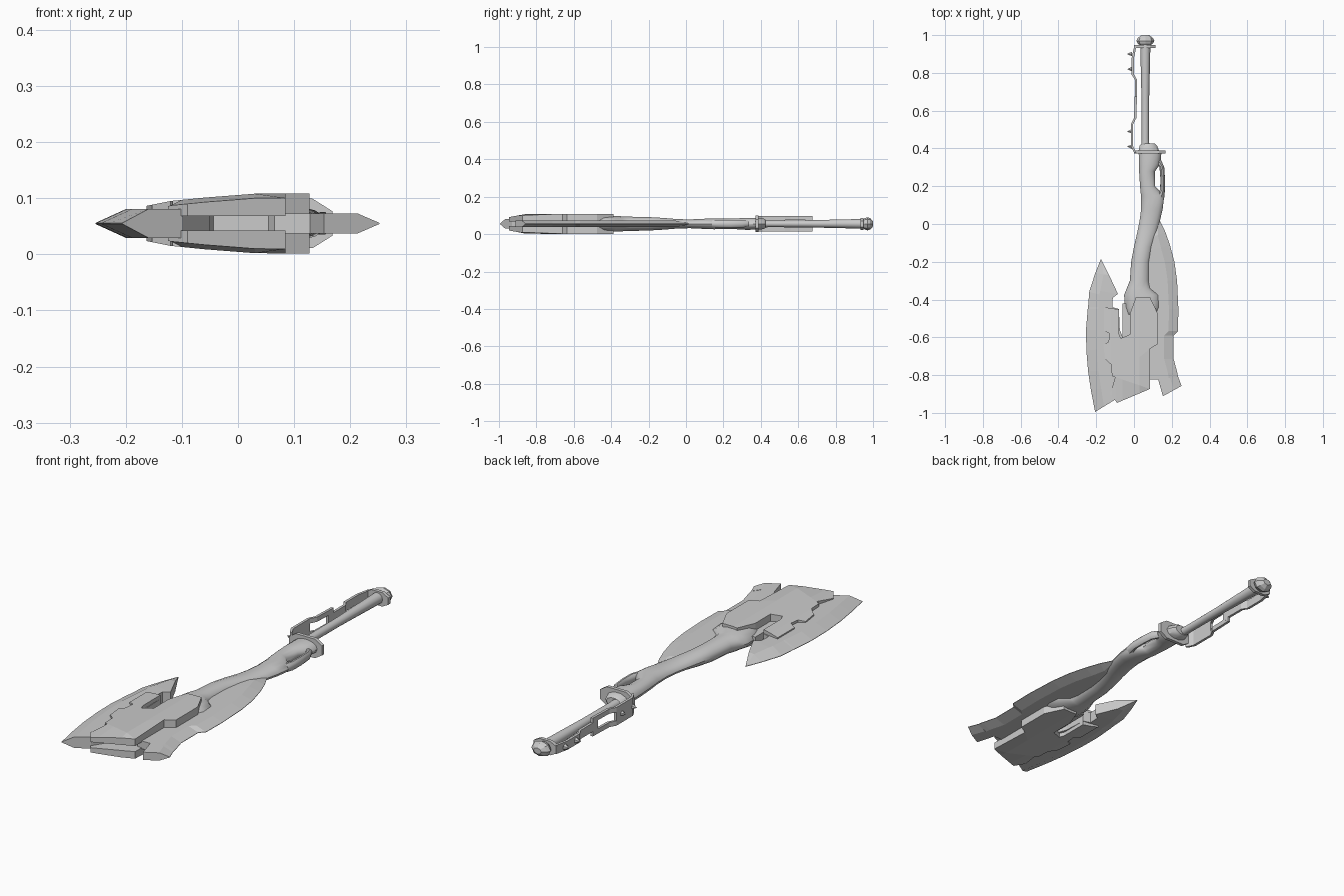
import bpy, bmesh, math
from mathutils import Vector

ZC = 0.055  # mid-plane of the axe lying flat
metal = bpy.data.materials.new("grey_metal")
metal.diffuse_color = (0.6, 0.6, 0.6, 1)


def finish(name, bm, smooth=False):
    bmesh.ops.recalc_face_normals(bm, faces=bm.faces[:])
    me = bpy.data.meshes.new(name)
    bm.to_mesh(me)
    bm.free()
    ob = bpy.data.objects.new(name, me)
    bpy.context.collection.objects.link(ob)
    me.materials.append(metal)
    if smooth:
        bpy.ops.object.select_all(action='DESELECT')
        ob.select_set(True)
        bpy.context.view_layer.objects.active = ob
        bpy.ops.object.shade_smooth_by_angle(angle=math.radians(35))
    return ob


def loft(name, rings, smooth=False):
    """Skin a list of closed rings and cap both ends."""
    bm = bmesh.new()
    vs = [[bm.verts.new(p) for p in r] for r in rings]
    n = len(rings[0])
    for a, b in zip(vs, vs[1:]):
        for i in range(n):
            j = (i + 1) % n
            bm.faces.new((a[i], a[j], b[j], b[i]))
    bm.faces.new(vs[0])
    bm.faces.new(vs[-1])
    return finish(name, bm, smooth)


def round_loft(name, secs, sides=14, smooth=True):
    """Sections (y, x_left, x_right, half_height) become ellipses."""
    rings = []
    for y, xl, xr, h in secs:
        cx, rx = (xl + xr) / 2, (xr - xl) / 2
        rings.append([(cx + rx * math.cos(t), y, ZC + h * math.sin(t))
                      for t in (2 * math.pi * i / sides for i in range(sides))])
    return loft(name, rings, smooth)


def blade(name, secs, h, edge):
    """Sections (outer x, y, inner x, y): sharp outer edge, bevel to half height h."""
    rings = []
    for xo, yo, xi, yi in secs:
        d = Vector((xi - xo, yi - yo))
        f = min(0.6, edge / max(d.length, 1e-4))
        mx, my = xo + d.x * f, yo + d.y * f
        k = min(1, d.length / (edge * 1.5))
        rings.append([(xo, yo, ZC + 0.001), (mx, my, ZC + h * k), (xi, yi, ZC + h * k),
                      (xi, yi, ZC - h * k), (mx, my, ZC - h * k), (xo, yo, ZC - 0.001)])
    return loft(name, rings)


def box(name, x0, x1, y0, y1, z0, z1):
    return loft(name, [[(x0, y, z0), (x1, y, z0), (x1, y, z1), (x0, y, z1)] for y in (y0, y1)])


# Large left cutting blade, split by the notch near its upper horn
blade("left_blade", [(-0.175, -0.185, -0.172, -0.19), (-0.205, -0.26, -0.132, -0.27),
                     (-0.233, -0.345, -0.085, -0.37), (-0.237, -0.36, -0.112, -0.39),
                     (-0.243, -0.44, -0.115, -0.44), (-0.245, -0.45, -0.08, -0.45),
                     (-0.254, -0.56, -0.075, -0.56), (-0.252, -0.67, -0.04, -0.65),
                     (-0.243, -0.78, -0.04, -0.77), (-0.228, -0.88, -0.05, -0.85),
                     (-0.206, -0.995, -0.10, -0.93)], 0.026, 0.055)

# Long right rear blade with a stepped edge
blade("right_blade", [(0.135, 0.02, 0.125, 0.0), (0.165, -0.04, 0.10, -0.07),
                      (0.19, -0.11, 0.08, -0.14), (0.214, -0.2, 0.07, -0.22),
                      (0.228, -0.30, 0.06, -0.30), (0.235, -0.45, 0.05, -0.45),
                      (0.233, -0.567, 0.05, -0.567), (0.21, -0.59, 0.05, -0.59),
                      (0.21, -0.715, 0.05, -0.715), (0.23, -0.79, 0.05, -0.79),
                      (0.235, -0.82, 0.065, -0.825)], 0.018, 0.05)
blade("right_blade_hook", [(0.234, -0.81, 0.127, -0.82), (0.252, -0.857, 0.153, -0.912)],
      0.018, 0.045)

# Head: two mirrored armour slabs thinning toward the cutting side
outline = [(0.01, -0.388), (0.085, -0.388), (0.127, -0.476), (0.127, -0.635), (0.085, -0.66),
           (0.085, -0.873), (-0.09, -0.947), (-0.125, -0.90), (-0.10, -0.81), (-0.117, -0.805),
           (-0.12, -0.745), (-0.153, -0.715), (-0.163, -0.64), (-0.135, -0.625), (-0.13, -0.58),
           (-0.16, -0.565), (-0.16, -0.44), (-0.08, -0.452), (-0.08, -0.58), (-0.07, -0.605),
           (-0.022, -0.585), (-0.022, -0.475)]
profile = [(-0.17, 0.030), (-0.12, 0.040), (-0.06, 0.046), (0.03, 0.053), (0.2, 0.054)]


def head_height(x):
    for (xa, ha), (xb, hb) in zip(profile, profile[1:]):
        if x <= xb:
            return ha + (hb - ha) * (x - xa) / (xb - xa)
    return profile[-1][1]


for side, label in ((1, "upper"), (-1, "lower")):
    bm = bmesh.new()
    bm.faces.new([bm.verts.new((x, y, 0)) for x, y in outline])
    bmesh.ops.triangulate(bm, faces=bm.faces[:])
    for x in (-0.12, -0.06, 0.03):
        bmesh.ops.bisect_plane(bm, geom=bm.verts[:] + bm.edges[:] + bm.faces[:],
                               plane_co=(x, 0, 0), plane_no=(1, 0, 0))
    ext = bmesh.ops.extrude_face_region(bm, geom=bm.faces[:])
    tops = {g for g in ext["geom"] if isinstance(g, bmesh.types.BMVert)}
    for v in bm.verts:
        # the front lip bends slightly toward the mid-plane
        lip = 0.008 if v.co.y < -0.86 else 0
        v.co.z = ZC + side * (head_height(v.co.x) - lip if v in tops else 0.013)
    finish(label + "_head_slab", bm)

# Core closing the gap between the slabs, and the side block of the head
box("head_core", -0.06, 0.10, -0.80, -0.42, ZC - 0.016, ZC + 0.016)
box("head_side_block", 0.085, 0.124, -0.63, -0.48, ZC - 0.05, ZC + 0.05)

# Curving shaft that flares into the head
round_loft("shaft", [(0.375, 0.025, 0.145, 0.032), (0.32, 0.026, 0.14, 0.033),
                     (0.28, 0.027, 0.112, 0.030), (0.2, 0.032, 0.112, 0.028),
                     (0.15, 0.037, 0.16, 0.030), (0.08, 0.038, 0.152, 0.027),
                     (0.02, 0.03, 0.138, 0.024), (-0.05, 0.016, 0.122, 0.026),
                     (-0.12, 0.0, 0.10, 0.032), (-0.2, -0.015, 0.085, 0.037),
                     (-0.3, -0.022, 0.082, 0.039), (-0.34, -0.038, 0.09, 0.041),
                     (-0.375, -0.052, 0.135, 0.043), (-0.44, -0.05, 0.14, 0.044),
                     (-0.48, -0.035, 0.12, 0.040)])

# Side loop beside the shaft
round_loft("side_loop", [(0.335, 0.10, 0.145, 0.018), (0.30, 0.135, 0.160, 0.020),
                         (0.24, 0.14, 0.164, 0.021), (0.18, 0.138, 0.164, 0.021),
                         (0.14, 0.11, 0.160, 0.020)], 10)

# Grip, collar and pommel
round_loft("grip", [(0.38, 0.035, 0.085, 0.02), (0.45, 0.041, 0.079, 0.018),
                    (0.65, 0.040, 0.080, 0.019), (0.95, 0.033, 0.087, 0.026)], 12)
round_loft("collar", [(0.425, 0.04, 0.11, 0.022), (0.415, 0.03, 0.122, 0.03),
                      (0.375, 0.022, 0.138, 0.033)], 10)
round_loft("pommel", [(0.945, 0.035, 0.085, 0.022), (0.955, 0.02, 0.10, 0.030),
                      (0.97, 0.012, 0.108, 0.035), (0.985, 0.02, 0.10, 0.030),
                      (1.0, 0.04, 0.08, 0.014)], 8, False)


# Chamfered cross plates at both ends of the grip
def cross_plate(name, y, t, x0, x1, h, c):
    pts = [(x0, h * .5), (x0 + c, h), (x1 - c, h), (x1, h * .5),
           (x1, -h * .5), (x1 - c, -h), (x0 + c, -h), (x0, -h * .5)]
    loft(name, [[(x, yy, ZC + z) for x, z in pts] for yy in (y - t, y + t)])


cross_plate("lower_cross_plate", 0.38, 0.008, 0.0, 0.168, 0.044, 0.035)
cross_plate("upper_cross_plate", 0.94, 0.008, 0.0, 0.115, 0.032, 0.03)


# Stepped knuckle guard: flat strip, then twin rails around a slot
def strip(name, path, z0, z1, t=0.006):
    loft(name, [[(x - t, y, z0), (x + t, y, z0), (x + t, y, z1), (x - t, y, z1)]
                for y, x in path])


strip("guard_strip", [(0.945, 0.008), (0.88, -0.006), (0.79, -0.006), (0.765, 0.01),
                      (0.66, 0.01)], ZC - 0.02, ZC + 0.02)
rail = [(0.675, 0.01), (0.56, 0.006), (0.53, -0.01), (0.41, -0.01), (0.375, 0.008)]
for s, label in ((1, "upper"), (-1, "lower")):
    z0, z1 = sorted((ZC + s * 0.02, ZC + s * 0.042))
    strip(label + "_guard_rail", rail, z0, z1)
strip("guard_joint", [(0.675, 0.01), (0.64, 0.009)], ZC - 0.03, ZC + 0.03)
strip("guard_base", [(0.53, -0.01), (0.41, -0.01), (0.375, 0.008)], ZC - 0.021, ZC + 0.021)

# Small studs on the guard
for i, y in enumerate((0.90, 0.82, 0.49, 0.41)):
    bm = bmesh.new()
    bmesh.ops.create_cone(bm, cap_ends=True, segments=6, radius1=0.014, radius2=0, depth=0.026)
    for v in bm.verts:
        v.co = Vector((-0.024 - v.co.z, y + v.co.x, ZC + v.co.y))
    finish("guard_stud_%d" % (i + 1), bm)
